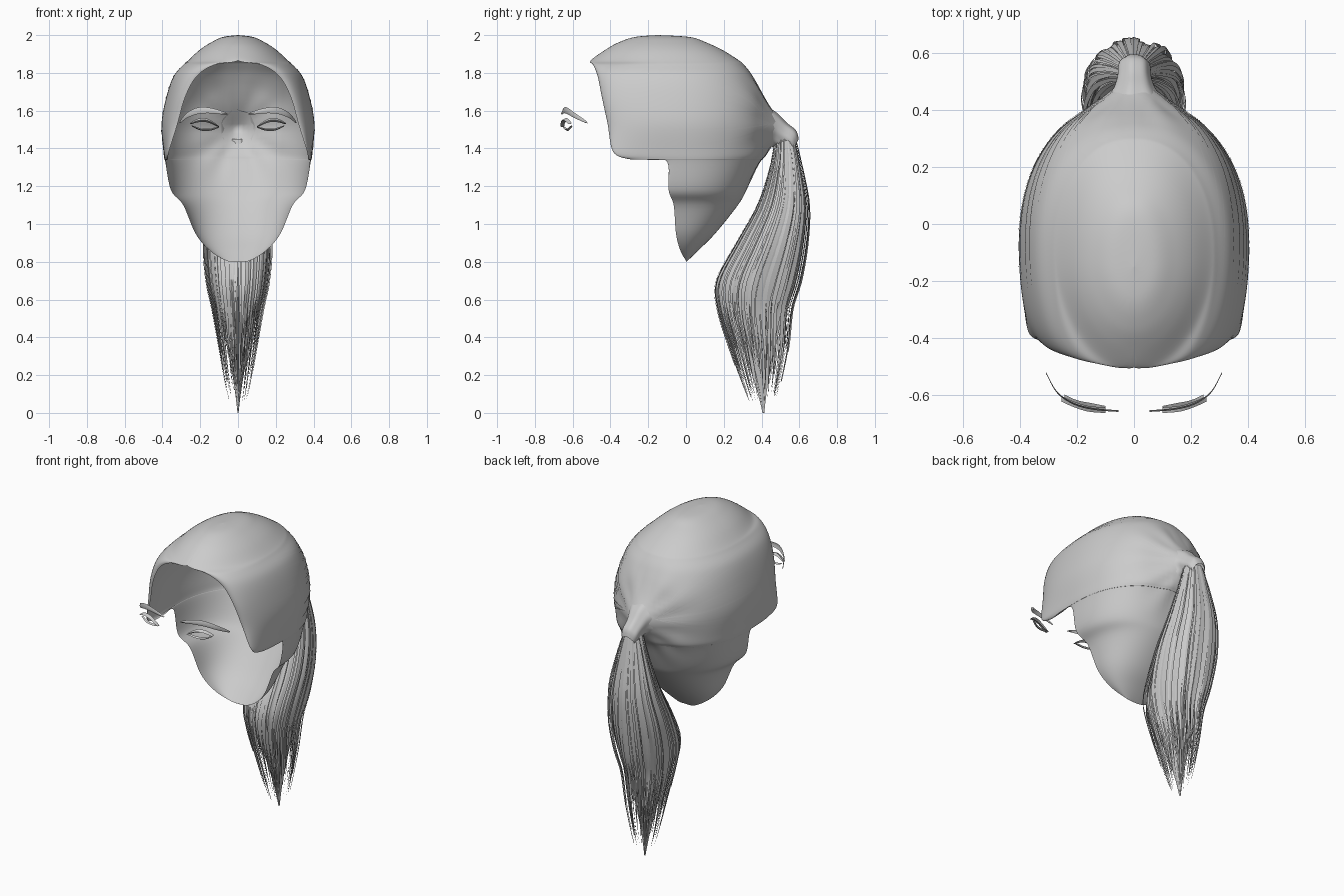
import bpy, math, random
from mathutils import Vector

random.seed(4)
cube = bpy.data.objects.get("Cube")
if cube:
    bpy.data.objects.remove(cube)

hair = bpy.data.materials.new("hair_grey")
hair.use_nodes = True
hair.diffuse_color = (0.6, 0.6, 0.6, 1)
hair.node_tree.nodes["Principled BSDF"].inputs["Base Color"].default_value = (0.6, 0.6, 0.6, 1)


def spline(rows, t):
    """Smooth interpolation through the rows, with t from 0 to 1."""
    last = len(rows) - 1
    place = min(max(t, 0), 1) * last
    i = min(int(place), last - 1)
    f = place - i
    a, b, c, d = (rows[min(max(k, 0), last)] for k in range(i - 1, i + 3))
    return [q + f / 2 * (r - p + f * (2 * p - 5 * q + 4 * r - s + f * (3 * (q - r) + s - p)))
            for p, q, r, s in zip(a, b, c, d)]


def grid_faces(rows, columns, start=0, closed=False):
    """Quads joining consecutive rows of points."""
    faces = []
    for r in range(rows - 1):
        for c in range(columns if closed else columns - 1):
            a, b = start + r * columns + c, start + r * columns + (c + 1) % columns
            faces.append((a, b, b + columns, a + columns))
    return faces


def build(name, points, faces, angle=60):
    mesh = bpy.data.meshes.new(name)
    mesh.from_pydata(points, [], faces)
    mesh.materials.append(hair)
    obj = bpy.data.objects.new(name, mesh)
    bpy.context.collection.objects.link(obj)
    bpy.ops.object.select_all(action="DESELECT")
    obj.select_set(True)
    bpy.context.view_layer.objects.active = obj
    bpy.ops.object.shade_smooth_by_angle(angle=math.radians(angle))


# Swept-back hair: height, half width, y of widest point, back y, rim x, rim y
CAP = [
    (2.0, 0, -.15, -.15, 0, -.15),
    (1.99, .08, -.14, .02, 0, -.27),
    (1.96, .145, -.13, .11, 0, -.36),
    (1.92, .205, -.12, .195, 0, -.43),
    (1.865, .265, -.11, .282, 0, -.505),
    (1.84, .292, -.11, .31, .13, -.49),
    (1.78, .342, -.1, .355, .22, -.467),
    (1.67, .38, -.09, .41, .28, -.445),
    (1.53, .405, -.08, .43, .32, -.415),
    (1.385, .395, -.07, .415, .365, -.387),
    (1.345, .39, -.06, .4, .37, -.31),
    (1.34, .388, -.06, .395, .375, -.2),
    (1.33, .385, -.06, .39, .38, -.1),
    (1.18, .355, -.06, .32, .355, -.092),
    (1.1, .29, -.05, .275, .29, -.065),
    (.95, .225, -.04, .155, .225, -.053),
    (.86, .15, -.02, .065, .15, -.03),
    (.805, .06, 0, .008, .06, 0),
    (.8, 0, 0, 0, 0, 0),
]
ROWS, HALF, TIE = 109, 48, 8 / 18


def cap_point(t, u, lift=0):
    """Point on the left side; u runs from the rim (0) to the back (1)."""
    z, w, c, b, rim_x, rim_y = spline(CAP, t)
    if u < 0.4:
        a = (1 - u / 0.4) * math.pi / 2
        x, y = rim_x + (w - rim_x) * math.cos(a), c + (rim_y - c) * math.sin(a)
    else:
        a = (u - 0.4) / 0.6 * math.pi / 2
        x, y = w * max(math.cos(a), 0) ** .9, c + (b - c) * math.sin(a) ** .9
        # Draw the back out towards the tie, with slight radial pleats
        reach = math.hypot(x, z - 1.505)
        pull = max(0, 1 - reach / .22) ** 2
        pleat = math.cos(11 * math.atan2(z - 1.505, x)) * max(0, reach * (.34 - reach))
        y += .11 * pull + .12 * pleat
    return Vector((x * (1 + lift), y * (1 + lift), z))


cap = []
for r in range(ROWS):
    side = [cap_point(r / (ROWS - 1), c / HALF) for c in range(HALF + 1)]
    cap += side + [Vector((-p.x, p.y, p.z)) for p in reversed(side[:-1])]
build("hair_cap", cap, grid_faces(ROWS, 2 * HALF + 1))

# Gathered hair flowing into the tie: y, z, x radius, z radius
GATHER = [(.455, 1.505, .09, .1), (.48, 1.495, .072, .084),
          (.515, 1.47, .06, .066), (.56, 1.44, .055, .055), (.575, 1.41, .04, .04)]
gather = []
for r in range(16):
    y, z, rx, rz = spline(GATHER, r / 15)
    for c in range(42):
        a = math.tau * c / 42
        pleat = 1 + .03 * math.cos(a * 7)
        gather.append((rx * pleat * math.cos(a), y + rz * .55 * math.sin(a) * r / 15,
                       z + rz * pleat * math.sin(a)))
build("gathered_hair", gather, grid_faces(16, 42, closed=True))

# Ponytail: height, centre y, y radius, x radius
TAIL = [(1.45, .525, .055, .055), (1.3, .53, .085, .1), (1.1, .515, .135, .15),
        (.9, .455, .185, .178), (.7, .385, .22, .165), (.55, .365, .195, .135),
        (.35, .385, .155, .1), (.15, .4, .1, .065), (0, .41, .05, .03)]


def tail_point(t, angle, scale):
    z, y, ry, rx = spline(TAIL, t)
    return (rx * scale * math.cos(angle), y + ry * scale * math.sin(angle), z)


core = []
for r in range(33):
    taper = min(1, (1 - r / 32) * 2.2 + .1)
    for c in range(72):
        flute = .86 + .05 * (c % 3 == 0) + .03 * math.sin(c * 1.7)
        core.append(tail_point(r / 32, math.tau * c / 72, flute * taper))
build("ponytail_core", core, grid_faces(33, 72, closed=True), 30)

# Tapering strands laid around the ponytail, with ragged ends
strands, strand_faces = [], []
for i in range(120):
    angle = math.tau * (i + random.random()) / 120
    end, scale = random.uniform(.72, .94), random.uniform(.84, 1.04)
    width, tilt = random.uniform(.03, .08), random.uniform(-.04, .04)
    strand_faces += grid_faces(25, 2, len(strands))
    for r in range(25):
        f = r / 24
        half = width * min(1, (1 - f) * 3 + .05)
        strands.append(tail_point(f * end, angle - half, scale))
        strands.append(tail_point(f * end, angle + half, scale + tilt))
build("ponytail_strands", strands, strand_faces, 30)

# Loose strands combed over the cap towards the tie
loose, loose_faces = [], []
for sign in (-1, 1):
    for k in range(9):
        start, width = .24 + k * .03 + random.uniform(-.01, .01), random.uniform(.002, .004)
        loose_faces += grid_faces(25, 2, len(loose))
        for r in range(25):
            f = r / 24
            t = start + (TIE - start) * f ** 2
            half = width * math.sin(math.pi * f)
            for edge in (-half, half):
                p = cap_point(t + edge, .3 + .62 * f, .006)
                loose.append((sign * p.x, p.y, p.z))
build("combed_strands", loose, loose_faces)


# Brows and lashes: flat tapered ribbons with a slight depth
def ribbon(name, path, height, depth, sign):
    points = []
    for r in range(17):
        f = r / 16
        x, y, z = spline(path, f)
        h = height * (.15 + math.sin(math.pi * f) ** .7) / 2
        points += [(sign * x, y, z + h), (sign * x, y - depth, z), (sign * x, y, z - h)]
    build(name, points, grid_faces(17, 3))


BROW = [(.31, -.52, 1.535), (.27, -.59, 1.575), (.21, -.63, 1.6),
        (.14, -.648, 1.6), (.055, -.655, 1.582)]
UPPER = [(.255, -.605, 1.53), (.21, -.625, 1.548), (.16, -.64, 1.547), (.1, -.645, 1.515)]
LOWER = [(.245, -.6, 1.52), (.2, -.62, 1.502), (.15, -.63, 1.5), (.1, -.64, 1.513)]
for label, sign in (("left", 1), ("right", -1)):
    ribbon(label + "_brow", BROW, .03, .006, sign)
    ribbon(label + "_upper_lash", UPPER, .018, .02, sign)
    ribbon(label + "_lower_lash", LOWER, .012, .012, sign)
